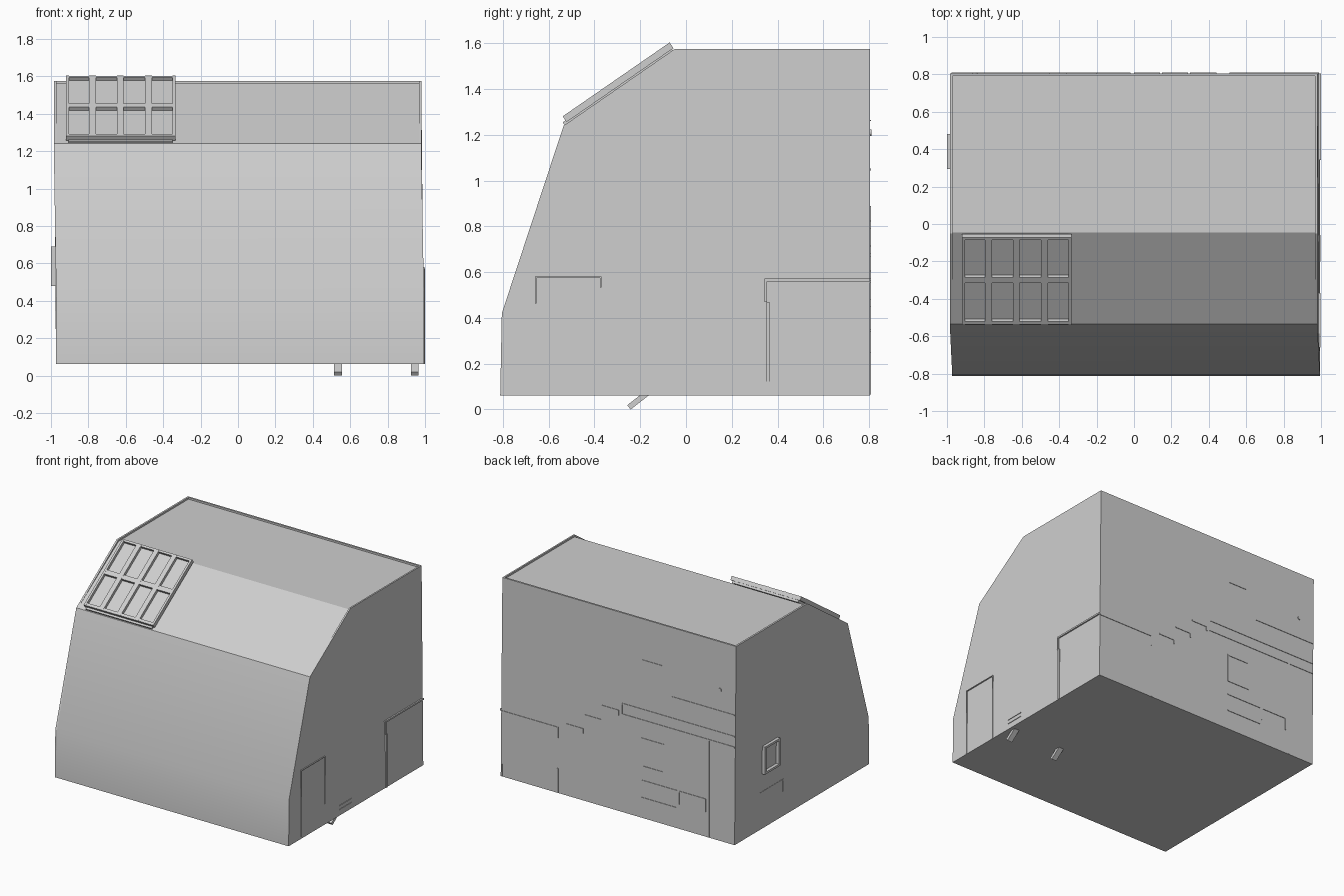
import bpy, bmesh, math
from mathutils import Matrix, Vector

cube = bpy.data.objects.get("Cube")
if cube:
    bpy.data.objects.remove(cube, do_unlink=True)

grey = bpy.data.materials.new("plain_grey")
grey.use_nodes = True
grey.diffuse_color = (0.62, 0.62, 0.62, 1)
grey.node_tree.nodes["Principled BSDF"].inputs["Base Color"].default_value = grey.diffuse_color


def finish(name, bm):
    bmesh.ops.recalc_face_normals(bm, faces=bm.faces)
    mesh = bpy.data.meshes.new(name)
    bm.to_mesh(mesh)
    bm.free()
    mesh.materials.append(grey)
    obj = bpy.data.objects.new(name, mesh)
    bpy.context.collection.objects.link(obj)
    return obj


def add_box(bm, lo, hi, matrix=None):
    lo, hi = Vector(lo), Vector(hi)
    size = hi - lo
    m = Matrix.Translation((lo + hi) / 2) @ Matrix.Diagonal((*size, 1))
    bmesh.ops.create_cube(bm, size=1, matrix=(matrix @ m) if matrix else m)


# Left and right walls lean outward by a few hundredths
def left_x(z):
    return -0.972 if z < 1.2 else -0.985


def right_x(z):
    return 0.994 if z < 0.5 else 0.98


def extrude_profile(name, profile, x_low, x_high):
    bm = bmesh.new()
    ends = [[bm.verts.new((fx(z), y, z)) for y, z in profile] for fx in (x_low, x_high)]
    bm.faces.new(ends[0])
    bm.faces.new(ends[1][::-1])
    n = len(profile)
    for i in range(n):
        j = (i + 1) % n
        bm.faces.new((ends[0][i], ends[1][i], ends[1][j], ends[0][j]))
    return finish(name, bm)


# Main body with sloped front
shell = [(-0.812, 0.062), (-0.805, 0.42), (-0.535, 1.24), (-0.05, 1.575), (0.805, 1.575), (0.805, 0.062)]
body = [(-0.812, 0.062), (-0.805, 0.42), (-0.535, 1.24), (-0.045, 1.562), (0.8, 1.562), (0.8, 0.062)]
hull = extrude_profile("body", body, lambda z: left_x(z) + 0.003, lambda z: right_x(z) - 0.003)
bpy.context.view_layer.objects.active = hull
hull.select_set(True)
bpy.ops.object.shade_smooth_by_angle(angle=math.radians(30))

# Thin walls whose tops form the raised rim
extrude_profile("left_wall", shell, left_x, lambda z: left_x(z) + 0.014)
extrude_profile("right_wall", shell, lambda z: right_x(z) - 0.012, right_x)
bm = bmesh.new()
add_box(bm, (-0.972, 0.791, 0.062), (0.978, 0.805, 1.575))
finish("back_wall", bm)

# Tilted roof panel: local x across, local y up the slope, local z outward
tilt = Matrix.Translation((0, -0.535, 1.24)) @ Matrix.Rotation(math.atan2(0.335, 0.485), 4, "X")
bm = bmesh.new()
add_box(bm, (-0.905, 0.005, -0.01), (-0.35, 0.58, 0.014), tilt)
finish("roof_panel_base", bm)
bm = bmesh.new()
for x, width in ((-0.92, 0.016), (-0.797, 0.037), (-0.648, 0.037), (-0.498, 0.037), (-0.351, 0.016)):
    add_box(bm, (x, 0.02, 0.006), (x + width, 0.588, 0.036), tilt)
for y, height in ((0.02, 0.022), (0.292, 0.036), (0.572, 0.016)):
    add_box(bm, (-0.92, y, 0.006), (-0.335, y + height, 0.035), tilt)
finish("roof_panel_frame", bm)

T = 0.009  # seam width


def strip(bm, side, a0, z0, a1, z1, depth=0.004):
    """Thin raised strip on one wall; a runs along the wall."""
    if side == "back":
        add_box(bm, (a0, 0.8, z0), (a1, 0.805 + depth, z1))
    elif side == "left":
        add_box(bm, (-0.972 - depth, a0, z0), (-0.96, a1, z1))
    else:
        add_box(bm, (0.97, a0, z0), (0.994 + depth, a1, z1))


def outline(bm, side, a0, z0, a1, z1, edges="tblr", w=T, depth=0.004):
    if "t" in edges:
        strip(bm, side, a0, z1 - w, a1, z1, depth)
    if "b" in edges:
        strip(bm, side, a0, z0, a1, z0 + w, depth)
    if "l" in edges:
        strip(bm, side, a0, z0, a0 + w, z1, depth)
    if "r" in edges:
        strip(bm, side, a1 - w, z0, a1, z1, depth)


# Right side hatches and slots
bm = bmesh.new()
outline(bm, "right", 0.343, 0.47, 0.805, 0.572, "tl", 0.012, 0.006)
strip(bm, "right", 0.352, 0.062, 0.364, 0.47, 0.006)
finish("rear_hatch", bm)
bm = bmesh.new()
outline(bm, "right", -0.66, 0.065, -0.37, 0.58, "tlr", 0.006, 0.002)
finish("front_hatch", bm)
bm = bmesh.new()
for z in (0.105, 0.135):
    strip(bm, "right", -0.2, z, -0.06, z + 0.005)
finish("right_slots", bm)

# Back wall stepped trim
bm = bmesh.new()
strip(bm, "back", 0.52, 0.555, 0.99, 0.563)
strip(bm, "back", 0.51, 0.48, 0.52, 0.563)
strip(bm, "back", 0.51, 0.065, 0.52, 0.25)
for i in range(3):
    x, z = 0.44 - 0.15 * i, 0.6 + 0.11 * i
    strip(bm, "back", x - 0.14, z, x, z + T)
    strip(bm, "back", x - 0.14, z - 0.03, x - 0.131, z)
finish("stepped_trim", bm)

# Band wrapping the rear corner
bm = bmesh.new()
outline(bm, "back", -0.975, 0.8, -0.02, 0.89, "tbr")
outline(bm, "left", 0.13, 0.8, 0.805, 0.89, "tbl")
finish("corner_band", bm)

# Back wall openings, seams and knob
bm = bmesh.new()
outline(bm, "back", -0.38, 0.45, -0.19, 0.67)
finish("back_window", bm)
bm = bmesh.new()
outline(bm, "back", -0.49, 0.21, -0.19, 0.35, "tb")
outline(bm, "back", -0.73, 0.25, -0.5, 0.35, "tlr")
strip(bm, "back", -0.76, 0.065, -0.75, 0.8)
strip(bm, "back", -0.975, 1.045, -0.45, 1.052)
strip(bm, "back", -0.36, 1.26, -0.2, 1.265)
finish("back_seams", bm)
bm = bmesh.new()
bmesh.ops.create_cone(bm, cap_ends=True, segments=12, radius1=0.014, radius2=0.014, depth=0.012,
                      matrix=Matrix.Translation((-0.85, 0.805, 1.21)) @ Matrix.Rotation(math.pi / 2, 4, "X"))
finish("back_knob", bm)

# Left side window frame and lower trim
bm = bmesh.new()
outline(bm, "left", 0.295, 0.48, 0.48, 0.69, w=0.016, depth=0.028)
finish("left_window_frame", bm)
bm = bmesh.new()
outline(bm, "left", 0.22, 0.25, 0.51, 0.345, "tlr")
finish("left_lower_trim", bm)

# Small slanted feet
for name, x in (("inner_foot", 0.535), ("outer_foot", 0.945)):
    bm = bmesh.new()
    slant = Matrix.Translation((x, -0.165, 0.075)) @ Matrix.Rotation(math.radians(38), 4, "X")
    add_box(bm, (-0.021, -0.107, -0.012), (0.021, 0.0, 0.012), slant)
    finish(name, bm)
